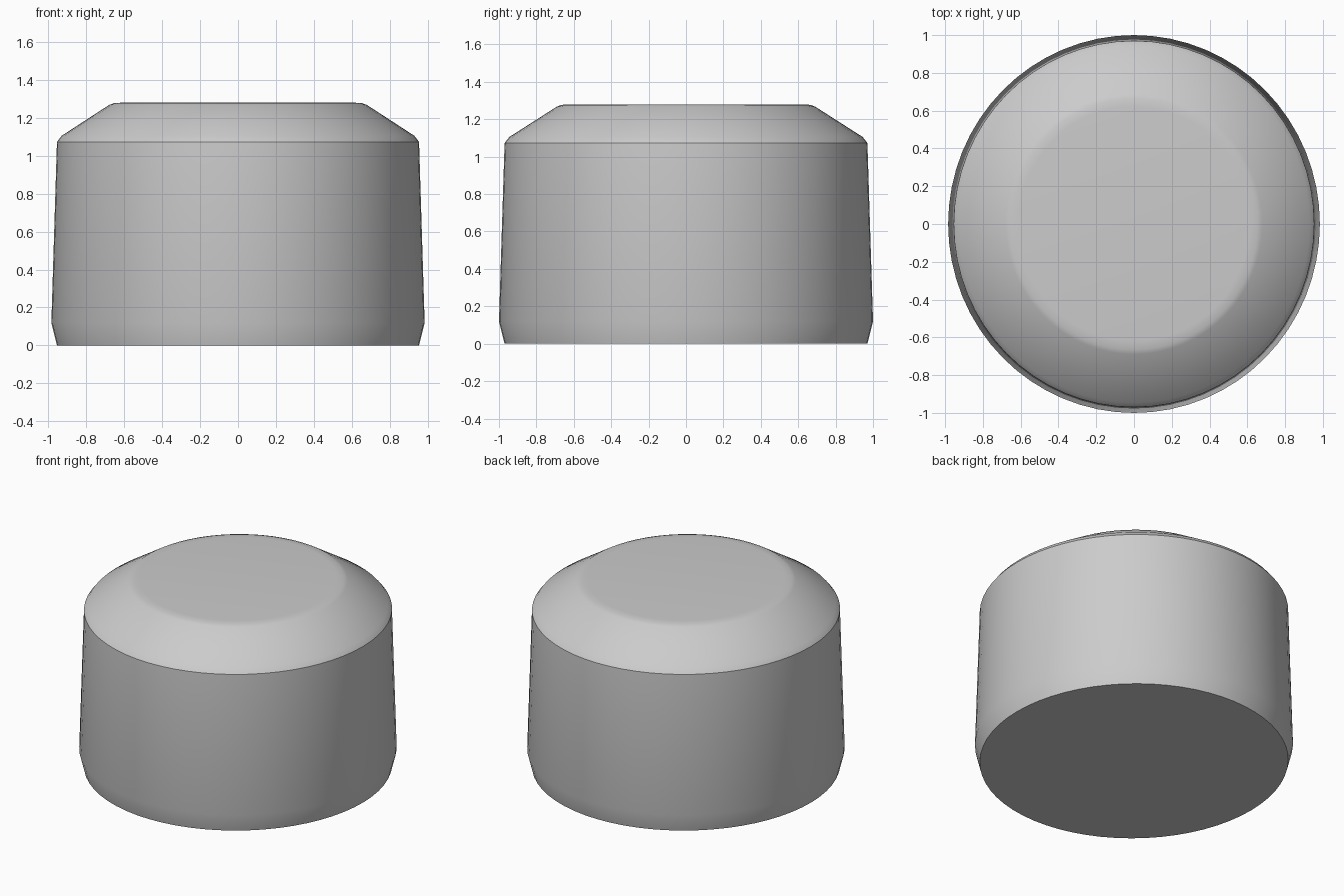
import bpy
import bmesh
from math import radians, tau
from mathutils import Matrix, Vector

default = bpy.data.objects.get("Cube")
if default:
    bpy.data.objects.remove(default, do_unlink=True)

SEGMENTS = 64
WIDTH_RATIO = 0.984  # slightly narrower across x than y

# Plain grey finish
grey = bpy.data.materials.new("plain_grey")
grey.use_nodes = True
colour = (0.6, 0.6, 0.6, 1)
grey.diffuse_color = colour
grey.node_tree.nodes["Principled BSDF"].inputs["Base Color"].default_value = colour

# Half profile: flared foot, tapering wall, rounded shoulder, sloped crown
profile = [(0.97, 0), (1.0, 0.12), (0.97, 1.073), (0.945, 1.105),
           (0.69, 1.268), (0.665, 1.277), (0.62, 1.28)]

bm = bmesh.new()
verts = [bm.verts.new((0, r, z)) for r, z in profile]
edges = [bm.edges.new(pair) for pair in zip(verts, verts[1:])]
bmesh.ops.spin(bm, geom=verts + edges, axis=(0, 0, 1), cent=(0, 0, 0),
               angle=tau, steps=SEGMENTS, use_merge=True)
bmesh.ops.remove_doubles(bm, verts=bm.verts, dist=0.0001)

# Flat top and underside
bmesh.ops.holes_fill(bm, edges=[e for e in bm.edges if e.is_boundary], sides=0)
bmesh.ops.transform(bm, matrix=Matrix.Scale(WIDTH_RATIO, 4, Vector((1, 0, 0))),
                    verts=bm.verts)
bmesh.ops.recalc_face_normals(bm, faces=bm.faces)

mesh = bpy.data.meshes.new("cap_body")
bm.to_mesh(mesh)
bm.free()
mesh.materials.append(grey)
body = bpy.data.objects.new("cap_body", mesh)
bpy.context.collection.objects.link(body)

# Smooth sides with crisp shoulder and base rims
bpy.ops.object.select_all(action="DESELECT")
body.select_set(True)
bpy.context.view_layer.objects.active = body
bpy.ops.object.shade_smooth_by_angle(angle=radians(30))
